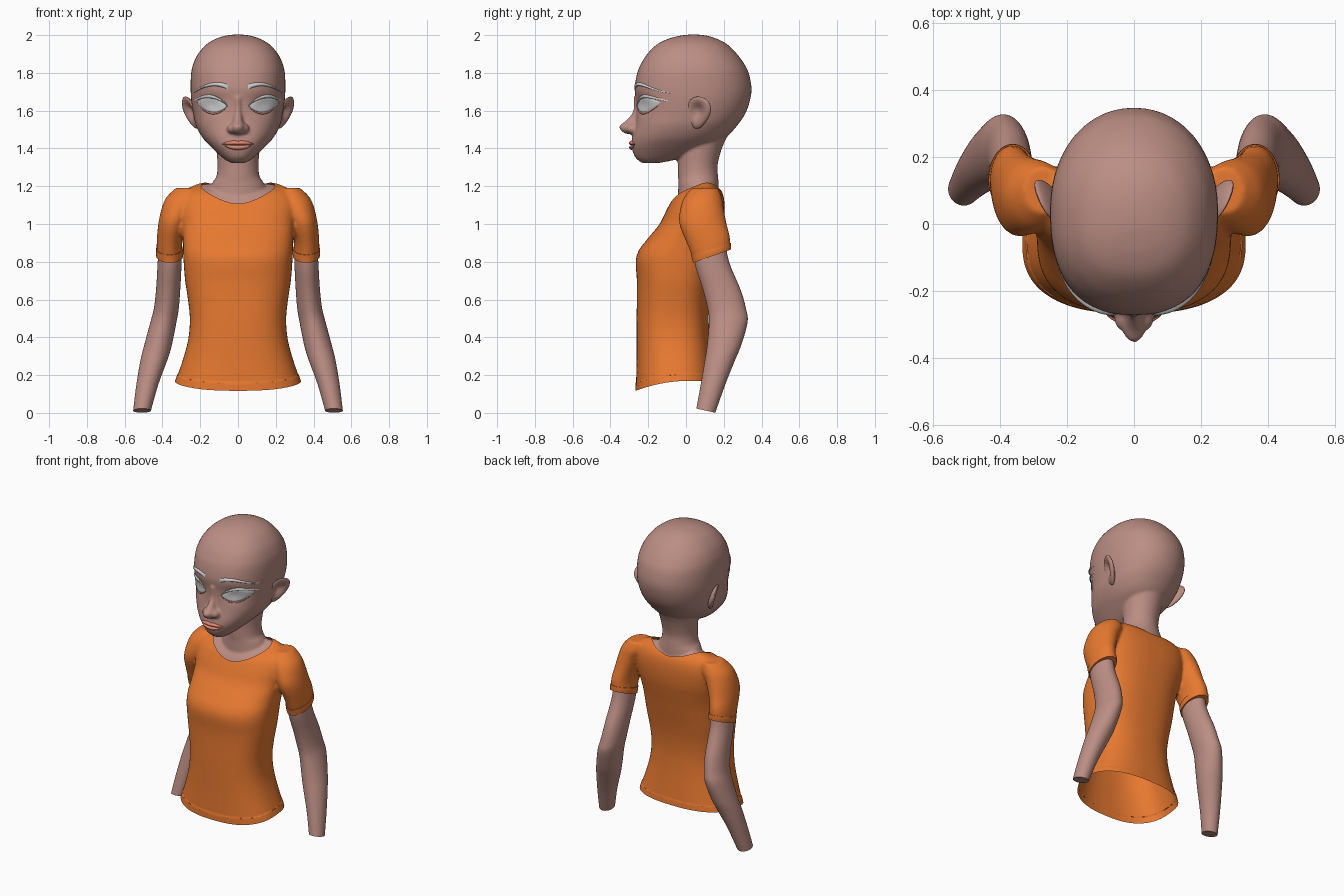
import bpy, bmesh
from math import sin, cos, pi, exp, radians, copysign
from mathutils import Vector, Euler
from mathutils.bvhtree import BVHTree

if "Cube" in bpy.data.objects:
    bpy.data.objects.remove(bpy.data.objects["Cube"])


def material(name, rgb):
    m = bpy.data.materials.new(name)
    m.diffuse_color = (*rgb, 1)
    m.use_nodes = True
    m.node_tree.nodes["Principled BSDF"].inputs["Base Color"].default_value = m.diffuse_color
    return m


SKIN = material("skin", (0.50, 0.27, 0.23))
CLOTH = material("orange_cloth", (0.80, 0.19, 0.03))
LIP = material("lip", (0.72, 0.24, 0.16))


def finish(bm, name, mat=None, mirror=False, normals=True):
    if normals:
        bmesh.ops.recalc_face_normals(bm, faces=bm.faces)
    me = bpy.data.meshes.new(name)
    bm.to_mesh(me)
    bm.free()
    me.shade_smooth()
    me.set_sharp_from_angle(angle=radians(50))
    me.materials.clear()
    if mat:
        me.materials.append(mat)
    ob = bpy.data.objects.new(name, me)
    bpy.context.collection.objects.link(ob)
    if mirror:
        ob.modifiers.new("mirror", 'MIRROR')
    return ob


def catmull(a, b, c, d, t):
    return [0.5 * (2*q + (r - p)*t + (2*p - 5*q + 4*r - s)*t*t + (3*q - p - 3*r + s)*t**3)
            for p, q, r, s in zip(a, b, c, d)]


def loft(bm, rings, nf=2.0, nb=2.0, sx=1, steps=5, seg=56):
    """Rings: z, centre x, half width, front y, back y, (slope of z over y)."""
    rs = [tuple(r) + (0,) * (6 - len(r)) for r in rings]
    dense = []
    for i in range(len(rs) - 1):
        a, d = rs[max(i - 1, 0)], rs[min(i + 2, len(rs) - 1)]
        dense += [catmull(a, rs[i], rs[i + 1], d, k / steps) for k in range(steps)]
    dense.append(rs[-1])
    loops = []
    for z, cx, hw, yf, yb, tilt in dense:
        loop = []
        for k in range(seg):
            c, s = cos(2*pi*k/seg), sin(2*pi*k/seg)
            e = 2 / (nf if s < 0 else nb)
            x = cx + hw * copysign(abs(c)**e, c)
            dy = (yb - yf) / 2 * copysign(abs(s)**e, s)
            loop.append(bm.verts.new((sx*x, (yf + yb)/2 + dy, z + tilt*dy)))
        loops.append(loop)
    for a, b in zip(loops, loops[1:]):
        for k in range(seg):
            bm.faces.new((a[k], a[(k+1) % seg], b[(k+1) % seg], b[k]))
    bm.faces.new(loops[0])
    bm.faces.new(loops[-1])


def fuse(bm, voxel, smooth, cutter=None):
    """Melt overlapping lofts into one smooth skin and return it as bmesh."""
    ob = finish(bm, "temp")
    r = ob.modifiers.new("remesh", 'REMESH')
    r.mode, r.voxel_size = 'VOXEL', voxel
    s = ob.modifiers.new("smooth", 'SMOOTH')
    s.factor, s.iterations = 0.5, smooth
    if cutter:
        b = ob.modifiers.new("cut", 'BOOLEAN')
        b.operation, b.solver, b.object = 'DIFFERENCE', 'EXACT', cutter
    dg = bpy.context.evaluated_depsgraph_get()
    out = bmesh.new()
    out.from_mesh(ob.evaluated_get(dg).to_mesh())
    bpy.data.objects.remove(ob)
    return out


# Shirt: torso and sleeves fused, neck hole cut, hem opened
torso = [(.10, 0, .345, -.265, .155), (.17, 0, .33, -.265, .15), (.30, 0, .287, -.262, .135),
         (.40, 0, .262, -.262, .125), (.50, 0, .255, -.262, .12), (.60, 0, .265, -.26, .125),
         (.70, 0, .28, -.26, .14), (.80, 0, .288, -.266, .16), (.86, 0, .29, -.25, .172),
         (.92, 0, .292, -.205, .185), (1.0, 0, .30, -.14, .20), (1.08, 0, .31, -.10, .205),
         (1.14, 0, .30, -.065, .20), (1.18, 0, .27, -.02, .185), (1.21, 0, .22, .05, .155),
         (1.222, 0, .16, .075, .13)]
sleeve = [(.838, .362, .068, .04, .236, .35), (.91, .362, .068, .01, .232, .22),
          (1.0, .345, .077, -.035, .215), (1.08, .32, .085, -.03, .20),
          (1.14, .29, .09, -.01, .19), (1.19, .27, .06, .03, .17)]
bm = bmesh.new()
loft(bm, [(1.02, 0, .195, -.085, .185), (1.40, 0, .195, -.085, .185)])
cutter = finish(bm, "neck_cutter")
cutter.hide_render = True
bm = bmesh.new()
loft(bm, torso, 2.5, 2.5)
for sx in (1, -1):
    loft(bm, sleeve, sx=sx)
bm = fuse(bm, .01, 6, cutter)
bpy.data.objects.remove(cutter)
pit = [f for f in bm.faces if all(
    v.co.z > .95 and (v.co.x/.195)**2 + ((v.co.y - .05)/.135)**2 < 1.004 for v in f.verts)]
bmesh.ops.delete(bm, geom=pit, context='FACES')
for z in (.17, .205, .21):
    bmesh.ops.bisect_plane(bm, geom=bm.verts[:] + bm.edges[:] + bm.faces[:], dist=1e-5,
                           plane_co=(0, 0, z), plane_no=(0, 0, 1), clear_inner=(z == .17))
for v in bm.verts:
    if v.co.z < .2051:
        v.co.x *= 1.012
        v.co.y *= 1.012
    if v.co.z < .5:
        v.co.z -= .052 * (max(0, .02 - v.co.y) / .285)**2 * (.5 - v.co.z) / .33
finish(bm, "shirt", CLOTH, normals=False)

# Sleeve cuffs
bm = bmesh.new()
loft(bm, [(.83, .362, .071, .037, .239, .35), (.85, .362, .073, .032, .239, .33),
          (.868, .362, .072, .026, .238, .30)])
finish(bm, "sleeve_cuff", CLOTH, True)

# Arms
bm = bmesh.new()
loft(bm, [(.95, .36, .058, .04, .20), (.80, .362, .063, .045, .228), (.65, .37, .064, .09, .29),
          (.55, .38, .066, .115, .318), (.48, .395, .069, .122, .326), (.36, .423, .073, .112, .293),
          (.28, .445, .071, .10, .26), (.15, .48, .058, .078, .208), (.012, .508, .047, .055, .155, -.22)])
finish(bm, "arm", SKIN, True)

# Head, neck, nose and upper chest fused into one skin
bm = bmesh.new()
loft(bm, [(2.003, 0, .02, .02, .06), (1.997, 0, .065, -.03, .11), (1.98, 0, .118, -.095, .165),
          (1.95, 0, .168, -.155, .22), (1.90, 0, .212, -.205, .27), (1.85, 0, .236, -.237, .307),
          (1.80, 0, .248, -.258, .332), (1.72, 0, .251, -.272, .347), (1.65, 0, .247, -.264, .338),
          (1.58, 0, .236, -.262, .312), (1.52, 0, .222, -.270, .27), (1.46, 0, .19, -.284, .215),
          (1.41, 0, .145, -.288, .13), (1.36, 0, .092, -.273, .01), (1.335, 0, .06, -.25, -.08),
          (1.322, 0, .03, -.23, -.15)], 2.4, 2.1)
loft(bm, [(1.55, 0, .12, .0, .25), (1.48, 0, .12, -.03, .225), (1.40, 0, .115, -.045, .19),
          (1.31, 0, .108, -.043, .167), (1.25, 0, .115, -.042, .17), (1.22, 0, .135, -.04, .172),
          (1.17, 0, .15, -.042, .172), (1.08, 0, .15, -.045, .15)])
loft(bm, [(z - .008, x, hw - .012, yf + .01, yb - .01) for z, x, hw, yf, yb in torso if z >= 1],
     2.5, 2.5)
loft(bm, [(1.67, 0, .018, -.28, -.22), (1.60, 0, .021, -.280, -.20), (1.55, 0, .026, -.315, -.22),
          (1.52, 0, .036, -.352, -.23), (1.495, 0, .036, -.345, -.23), (1.477, 0, .022, -.32, -.24)])
for sx in (1, -1):
    loft(bm, [(1.53, .032, .012, -.295, -.25), (1.515, .034, .022, -.315, -.25),
              (1.495, .034, .023, -.315, -.25), (1.48, .032, .012, -.30, -.25)], sx=sx)
bm = fuse(bm, .008, 5)
for v in bm.verts:  # eye sockets
    if v.co.y < -.1:
        v.co.y += .02 * exp(-((abs(v.co.x) - .135)/.06)**2 - ((v.co.z - 1.63)/.045)**2)
bm.normal_update()
tree = BVHTree.FromBMesh(bm)
finish(bm, "head", SKIN, normals=False)


def face_y(x, z):
    hit = tree.ray_cast(Vector((x, -1, z)), Vector((0, 1, 0)))[0]
    return hit.y if hit else -.2


def patch(name, x0, x1, low, high, bulge, mat=None, mirror=False, n=28, m=10):
    """Domed patch laid on the face between two curves z = low(s), high(s)."""
    bm = bmesh.new()
    grid = []
    for i in range(n + 1):
        s = i / n
        row = []
        for j in range(m + 1):
            x, z = x0 + (x1 - x0)*s, low(s) + (high(s) - low(s))*j/m
            dome = max(0, sin(pi*s) * sin(pi*j/m))**.5
            row.append(bm.verts.new((x, face_y(x, z) - .002 - bulge*dome, z)))
        grid.append(row)
    for a, b in zip(grid, grid[1:]):
        for j in range(m):
            bm.faces.new((a[j], b[j], b[j+1], a[j+1]))
    finish(bm, name, mat, mirror, normals=False)


def tube(name, x0, x1, zf, radius, mat=None):
    """Tapered round lid line lying on the face, mirrored."""
    bm = bmesh.new()
    rows = []
    for i in range(25):
        s = i / 24
        x, z = x0 + (x1 - x0)*s, zf(s)
        y, r = face_y(x, z) - .004, radius * (.35 + .65*sin(pi*s))
        rows.append([bm.verts.new((x, y + r*cos(pi*k/4), z + r*sin(pi*k/4))) for k in range(8)])
    for a, b in zip(rows, rows[1:]):
        for k in range(8):
            bm.faces.new((a[k], a[(k+1) % 8], b[(k+1) % 8], b[k]))
    bm.faces.new(rows[0])
    bm.faces.new(rows[-1])
    finish(bm, name, mat, True)


def arc(s, p=.75):
    return max(0, sin(pi*s))**p


# Eyes, lids and brows
def lid_top(s):
    return 1.622 + .02*s + .040*arc(s)


def lid_low(s):
    return 1.622 + .02*s - .045*arc(s)


def brow(s):
    return 1.725 + .085*s - .118*s*s


patch("eye", .058, .217, lid_low, lid_top, .010, None, True)
tube("upper_lash", .056, .232, lambda s: lid_top(s*.97) + .003, .009)
tube("lower_lid", .060, .217, lid_low, .006, SKIN)
patch("eyebrow", .053, .238, lambda s: brow(s) - .013*(1 - s)**.5,
      lambda s: brow(s) + .013*(1 - .8*s), .012, None, True)

# Lips
patch("upper_lip", -.085, .085, lambda s: 1.422 - .004*arc(s),
      lambda s: 1.423 + .020*arc(s) - .005*exp(-((s - .5)/.06)**2), .013, LIP)
patch("lower_lip", -.078, .078, lambda s: 1.42 - .029*arc(s), lambda s: 1.42 - .004*arc(s), .012, LIP)

# Ears: flattened spheres with a hollow on the outer side
bm = bmesh.new()
bmesh.ops.create_uvsphere(bm, u_segments=40, v_segments=28, radius=1)
rot = Euler((radians(-14), radians(18), radians(-25))).to_matrix()
for v in bm.verts:
    w, u, t = v.co
    if w > 0:
        w -= 1.5 * exp(-((u + .1)**2 + (t - .1)**2) * 3.2)
    u = u * (1 + .28*t) - .1*(1 - t)
    v.co = rot @ Vector((w*.024, u*.064, t*.092)) + Vector((.252, .072, 1.587))
finish(bm, "ear", SKIN, True)
